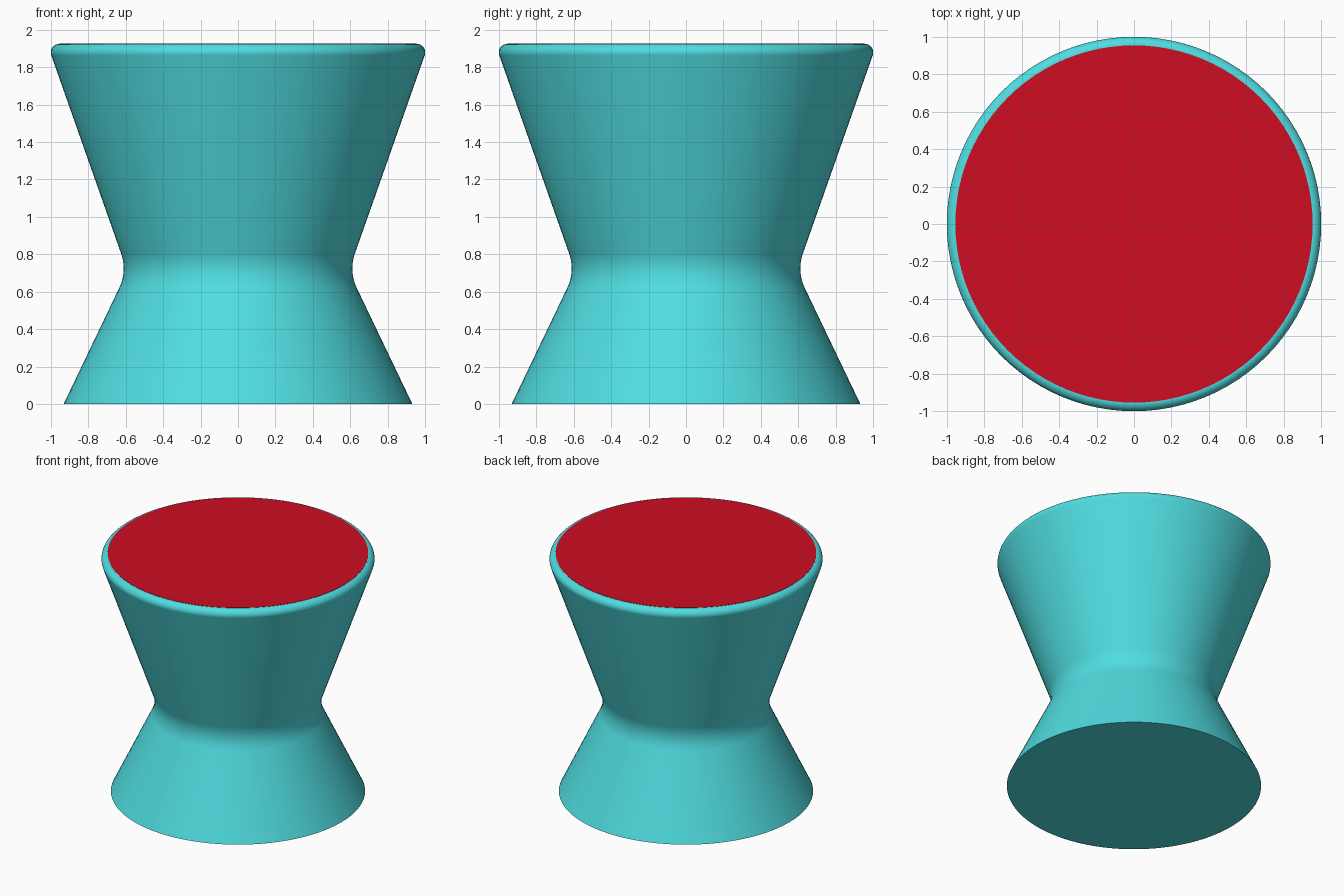
import bpy, bmesh, math
from mathutils import Vector

if "Cube" in bpy.data.objects:
    bpy.data.objects.remove(bpy.data.objects["Cube"], do_unlink=True)

SIDES = 96
TOP = 1.925
SEAT_RADIUS = 0.955


def make_material(name, colour):
    mat = bpy.data.materials.new(name)
    mat.use_nodes = True
    mat.diffuse_color = colour
    mat.node_tree.nodes["Principled BSDF"].inputs["Base Color"].default_value = colour
    return mat


def fillet(before, corner, after, radius, steps):
    """Points of a rounded corner between two straight profile lines."""
    a = (before - corner).normalized()
    b = (after - corner).normalized()
    half = math.acos(a.dot(b)) / 2
    centre = corner + (a + b).normalized() * radius / math.sin(half)
    reach = radius / math.tan(half)
    start = corner + a * reach - centre
    end = corner + b * reach - centre
    return [centre + start.lerp(end, i / steps).normalized() * radius
            for i in range(steps + 1)]


def ring(bm, radius, z):
    turn = math.tau / SIDES
    return [bm.verts.new((radius * math.cos(i * turn), radius * math.sin(i * turn), z))
            for i in range(SIDES)]


def revolve(name, profile, mat):
    """Closed solid turned around z from (radius, height) points."""
    bm = bmesh.new()
    rings = [ring(bm, p[0], p[1]) for p in profile]
    for low, high in zip(rings, rings[1:]):
        for i in range(SIDES):
            j = (i + 1) % SIDES
            bm.faces.new((low[i], low[j], high[j], high[i]))
    bm.faces.new(rings[0])
    bm.faces.new(rings[-1])
    bmesh.ops.recalc_face_normals(bm, faces=bm.faces)
    mesh = bpy.data.meshes.new(name)
    bm.to_mesh(mesh)
    bm.free()
    mesh.materials.append(mat)
    obj = bpy.data.objects.new(name, mesh)
    bpy.context.collection.objects.link(obj)
    bpy.ops.object.select_all(action="DESELECT")
    obj.select_set(True)
    bpy.context.view_layer.objects.active = obj
    bpy.ops.object.shade_smooth_by_angle(angle=math.radians(35))


turquoise = make_material("turquoise", (0.08, 0.72, 0.75, 1))
red = make_material("red", (0.62, 0.004, 0.016, 1))

# Stool body: flared foot, rounded waist, flared bowl and rounded rim
foot, waist, rim, middle = (Vector(p) for p in
                            ((0.932, 0), (0.592, 0.71), (1.02, TOP), (0, TOP)))
body = [foot]
body += fillet(foot, waist, rim, 0.24, 10)
body += fillet(waist, rim, middle, 0.046, 10)
revolve("stool_body", body, turquoise)

# Seat: thin flat pad just proud of the body top
revolve("seat_pad", [(SEAT_RADIUS, TOP - 0.002), (SEAT_RADIUS, TOP + 0.002)], red)
